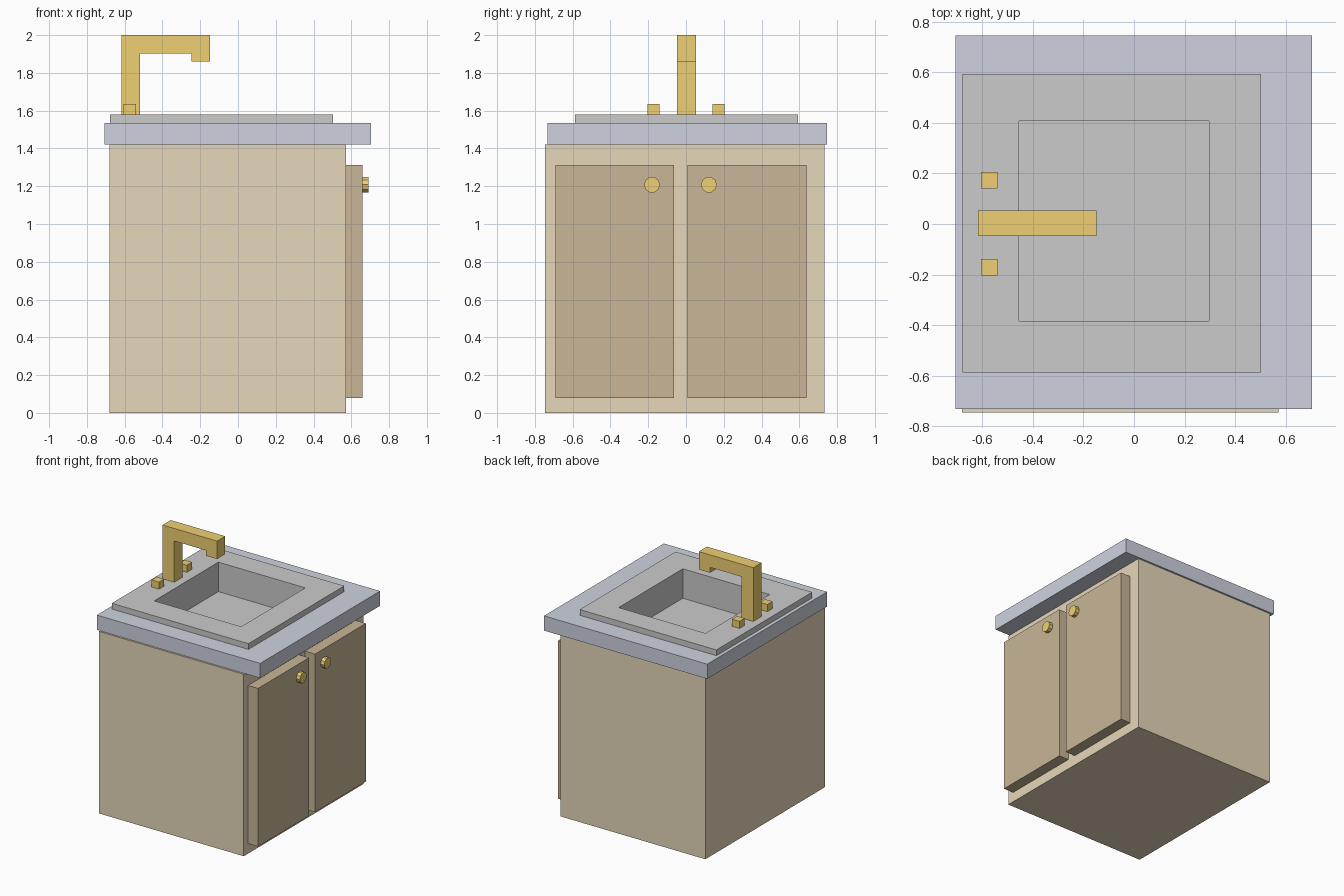
import bpy, bmesh, math
from mathutils import Matrix

if "Cube" in bpy.data.objects:
    bpy.data.objects.remove(bpy.data.objects["Cube"])


def material(name, rgb):
    m = bpy.data.materials.new(name)
    m.diffuse_color = (*rgb, 1)
    m.use_nodes = True
    m.node_tree.nodes["Principled BSDF"].inputs["Base Color"].default_value = m.diffuse_color
    return m


def finish(bm, name, mat=None):
    bmesh.ops.recalc_face_normals(bm, faces=bm.faces[:])
    me = bpy.data.meshes.new(name)
    bm.to_mesh(me)
    bm.free()
    if mat:
        me.materials.append(mat)
    ob = bpy.data.objects.new(name, me)
    bpy.context.collection.objects.link(ob)
    return ob


def rect(bm, x, y, z):
    return [bm.verts.new((a, b, z)) for a, b in
            ((x[0], y[0]), (x[1], y[0]), (x[1], y[1]), (x[0], y[1]))]


def bridge(bm, a, b):
    for i in range(4):
        j = (i + 1) % 4
        bm.faces.new((a[i], a[j], b[j], b[i]))


def block(name, x, y, z, mat=None, hole=None, floor=None):
    """Box, optionally with a rectangular pocket (floor given) or through hole."""
    bm = bmesh.new()
    low, top = rect(bm, x, y, z[0]), rect(bm, x, y, z[1])
    bridge(bm, low, top)
    if hole is None:
        bm.faces.new(low)
        bm.faces.new(top)
    else:
        rim = rect(bm, *hole, z[1])
        base = rect(bm, *hole, z[0] if floor is None else floor)
        bridge(bm, top, rim)
        bridge(bm, rim, base)
        if floor is None:
            bridge(bm, base, low)
        else:
            bm.faces.new(base)
            bm.faces.new(low)
    return finish(bm, name, mat)


wood = material("light_wood", (0.79, 0.68, 0.49))
dark = material("door_wood", (0.58, 0.47, 0.31))
stone = material("counter_stone", (0.62, 0.65, 0.74))
brass = material("brass", (0.87, 0.63, 0.17))

# Cabinet with a recess for the sink, and the countertop around it
seat = ((-0.67, 0.495), (-0.58, 0.585))
block("cabinet", (-0.68, 0.572), (-0.746, 0.732), (0, 1.42), wood, seat, 1.29)
block("countertop", (-0.706, 0.704), (-0.732, 0.746), (1.42, 1.535), stone, seat)

# Sink: raised rim and the basin below it
block("sink_rim", (-0.678, 0.502), (-0.588, 0.593), (1.535, 1.58), None,
      ((-0.455, 0.296), (-0.383, 0.408)))
block("sink_basin", (-0.665, 0.49), (-0.575, 0.58), (1.30, 1.535), None,
      ((-0.455, 0.296), (-0.383, 0.408)), 1.35)

# Doors with round knobs
for side, y0, ky in (("left", -0.692, -0.18), ("right", 0.009, 0.121)):
    block(side + "_door", (0.572, 0.658), (y0, y0 + 0.628), (0.078, 1.312), dark)
    bm = bmesh.new()
    bmesh.ops.create_cone(
        bm, cap_ends=True, segments=10, radius1=0.042, radius2=0.042, depth=0.032,
        matrix=Matrix.Translation((0.674, ky, 1.208)) @ Matrix.Rotation(math.pi / 2, 4, 'Y'))
    finish(bm, side + "_knob", brass)

# Tap: one bent profile extruded along y
bm = bmesh.new()
outline = [(-0.618, 1.58), (-0.518, 1.58), (-0.518, 1.902), (-0.245, 1.902),
           (-0.245, 1.86), (-0.148, 1.86), (-0.148, 2.0), (-0.618, 2.0)]
face = bm.faces.new([bm.verts.new((x, -0.047, z)) for x, z in outline])
ext = bmesh.ops.extrude_face_region(bm, geom=[face], use_keep_orig=True)
moved = [g for g in ext["geom"] if isinstance(g, bmesh.types.BMVert)]
bmesh.ops.translate(bm, verts=moved, vec=(0, 0.1, 0))
finish(bm, "tap", brass)

# Tap handles
for side, y0 in (("left", -0.204), ("right", 0.14)):
    block(side + "_tap_handle", (-0.605, -0.54), (y0, y0 + 0.065), (1.58, 1.635), brass)
